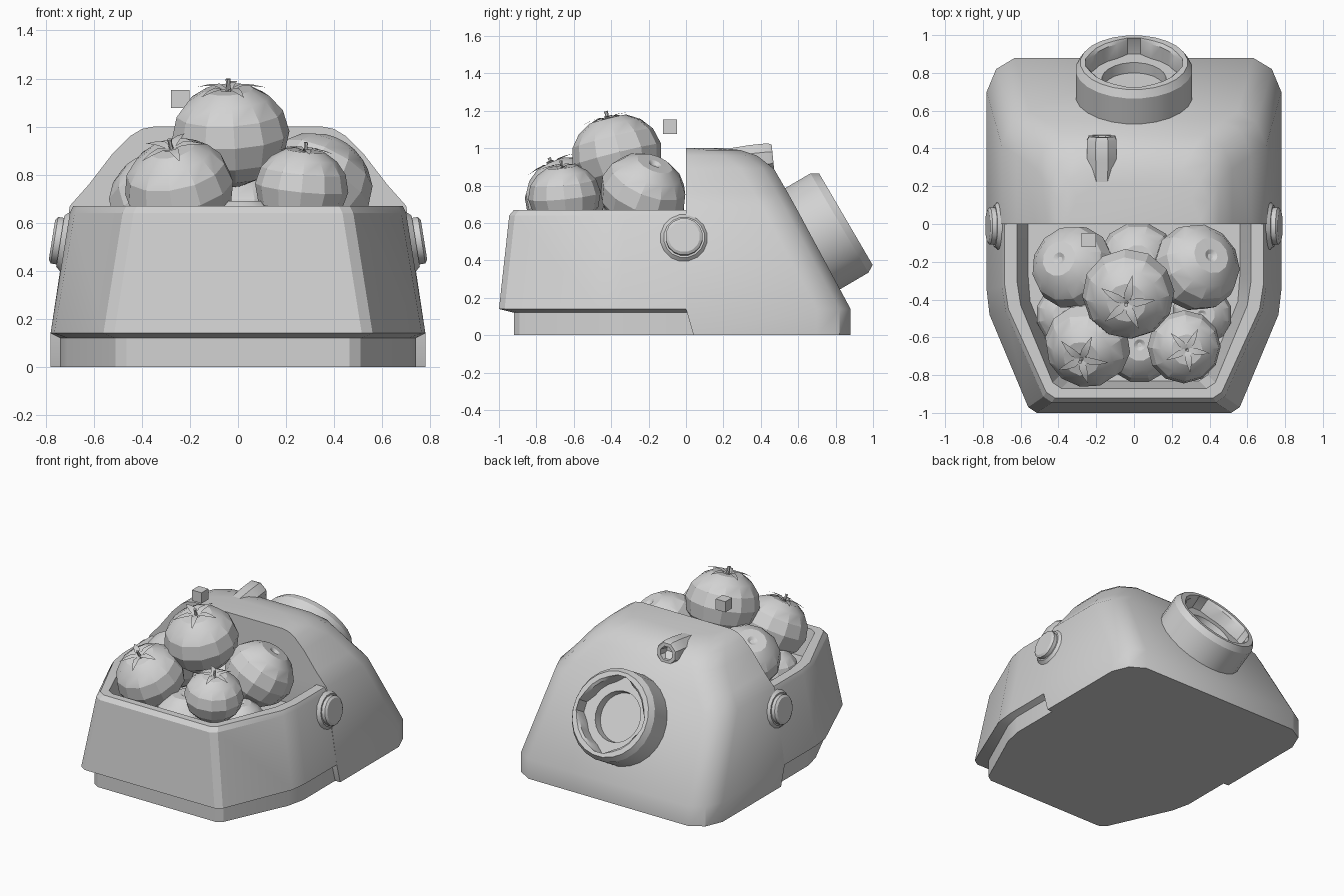
import bpy
import bmesh
from math import sin, cos, pi, radians
from mathutils import Vector, Matrix

cube = bpy.data.objects.get("Cube")
if cube:
    bpy.data.objects.remove(cube)

grey = bpy.data.materials.new("plain_grey")
grey.use_nodes = True
GREY = (0.65, 0.65, 0.65, 1)
grey.diffuse_color = GREY
grey.node_tree.nodes["Principled BSDF"].inputs["Base Color"].default_value = GREY


def finish(name, bm, matrix=None, angle=30, recalc=True):
    if recalc:
        bmesh.ops.recalc_face_normals(bm, faces=bm.faces[:])
    mesh = bpy.data.meshes.new(name)
    bm.to_mesh(mesh)
    bm.free()
    mesh.materials.append(grey)
    obj = bpy.data.objects.new(name, mesh)
    bpy.context.collection.objects.link(obj)
    if matrix:
        obj.matrix_world = matrix
    bpy.ops.object.select_all(action='DESELECT')
    obj.select_set(True)
    bpy.context.view_layer.objects.active = obj
    bpy.ops.object.shade_smooth_by_angle(angle=radians(angle))
    return obj


def loft(name, rings, matrix=None, angle=30):
    """Skin a stack of closed rings and cap both ends."""
    bm = bmesh.new()
    loops = [[bm.verts.new(p) for p in ring] for ring in rings]
    n = len(loops[0])
    for a, b in zip(loops, loops[1:]):
        for i in range(n):
            j = (i + 1) % n
            bm.faces.new((a[i], a[j], b[j], b[i]))
    bm.faces.new(loops[0][::-1])
    bm.faces.new(loops[-1])
    return finish(name, bm, matrix, angle)


def mirrored(half, z):
    """Full outline from its +x half."""
    return ([(x, y, z) for x, y in half]
            + [(-x, y, z) for x, y in reversed(half)])


def circle(r, z, n):
    return [(r * cos(2 * pi * (i - 0.5) / n), r * sin(2 * pi * (i - 0.5) / n), z)
            for i in range(n)]


def lathe(name, profile, n, matrix=None, angle=30):
    return loft(name, [circle(r, z, n) for r, z in profile], matrix, angle)


def aim(position, direction):
    turn = Vector(direction).to_track_quat('Z', 'Y').to_matrix().to_4x4()
    return Matrix.Translation(position) @ turn


# Front tub: plinth, flared walls, rim and cavity
def tub_half(x, x_mid, y_mid, x_corner, y_front, back):
    return [(x, back), (x, y_mid + 0.13), (x_mid, y_mid),
            (x_corner, y_front + 0.03), (x_corner - 0.045, y_front)]


plinth = tub_half(0.74, 0.71, -0.45, 0.51, -0.92, 0.1)
loft("front_tub", [
    mirrored(plinth, 0),
    mirrored(plinth, 0.12),
    mirrored(tub_half(0.78, 0.765, -0.48, 0.56, -1.0, 0.02), 0.14),
    mirrored(tub_half(0.70, 0.68, -0.46, 0.48, -0.945, 0.02), 0.64),
    mirrored(tub_half(0.685, 0.665, -0.45, 0.465, -0.92, 0.02), 0.67),
    mirrored(tub_half(0.62, 0.60, -0.43, 0.43, -0.87, 0.01), 0.67),
    mirrored(tub_half(0.56, 0.55, -0.41, 0.39, -0.83, 0.01), 0.48),
], angle=20)


# Rear housing: rounded corners, sloping back
def housing_ring(z, x, back, front=0.0):
    half = [(x, front), (x, back - 0.18), (x - 0.05, back - 0.06), (x - 0.15, back)]
    return mirrored(half, z)


loft("rear_housing", [
    housing_ring(0, 0.78, 0.88, 0.04),
    housing_ring(0.14, 0.78, 0.88),
    housing_ring(0.67, 0.70, 0.595),
    housing_ring(0.76, 0.62, 0.545),
    housing_ring(0.89, 0.52, 0.47),
    housing_ring(0.96, 0.45, 0.38),
    housing_ring(0.99, 0.40, 0.29),
    housing_ring(1.0, 0.35, 0.20),
], angle=35)

# Rear port: stepped socket with four key slots
SEGMENTS = 24
port = []
for r, z, slot in [(0.31, -0.3, 0), (0.31, -0.04, 0), (0.285, 0, 0),
                   (0.25, 0, 0.01), (0.235, -0.015, 0.03), (0.23, -0.1, 0.03),
                   (0.17, -0.1, 0), (0.165, -0.16, 0)]:
    ring = circle(1, z, SEGMENTS)
    port.append([((r + slot * (i % 6 < 2)) * x, (r + slot * (i % 6 < 2)) * y, h)
                 for i, (x, y, h) in enumerate(ring)])
loft("rear_port", port, aim((0, 0.855, 0.62), (0, 0.863, 0.505)))

# Small spout on top with an open end
lathe("top_spout", [(0.07, -0.34), (0.085, -0.12), (0.085, -0.02), (0.075, 0),
                    (0.05, 0), (0.04, -0.06)], 8,
      aim((-0.17, 0.465, 0.95), (0, 1, 0.1)))

# Side pivots with flared collars
for side, label in ((1, "left"), (-1, "right")):
    lathe(label + "_pivot", [(0.15, -0.025), (0.11, 0.02), (0.1, 0.02),
                             (0.1, 0.045), (0.085, 0.055)], 16,
          aim((side * 0.72, -0.01, 0.52), (side, 0, 0.16)))

# Floating block
bm = bmesh.new()
bmesh.ops.create_cube(bm, size=0.076)
finish("small_block", bm, Matrix.Translation((-0.24, -0.085, 1.115)))


# Round fruit with a dimpled crown
SQUASH = 0.88


def fruit(name, position, radius, direction, leafy):
    matrix = aim(position, direction) @ Matrix.Scale(radius, 4)
    profile = [(cos(a), SQUASH * sin(a))
               for a in (radians(d) for d in (-78, -52, -27, 0, 25, 46, 65))]
    lathe(name, profile + [(0.15, 0.8), (0.06, 0.74)], 12, matrix, 22)
    if not leafy:
        return
    # Star of lifted leaves
    bm = bmesh.new()
    for k in range(5):
        turn = Matrix.Rotation(2 * pi * k / 5 + 0.3, 3, 'Z')
        rows = [[bm.verts.new(turn @ Vector((d, s * w, h))) for s in (-1, 1)]
                for d, w, h in ((0.03, 0.05, 0.79), (0.22, 0.09, 0.86),
                                (0.42, 0.06, 0.84), (0.62, 0.005, 0.79))]
        for a, b in zip(rows, rows[1:]):
            bm.faces.new((a[0], b[0], b[1], a[1]))
    finish(name + "_leaves", bm, matrix, recalc=False)
    lathe(name + "_stem", [(0.05, 0.72), (0.035, 0.88), (0.045, 0.98)], 6, matrix)


UP = (0, 0, 1)
fruit("top_fruit", (-0.03, -0.37, 0.965), 0.245, (-0.05, -0.25, 1), True)
fruit("front_right_fruit", (-0.245, -0.64, 0.745), 0.23, (-0.2, -0.45, 1), True)
fruit("front_left_fruit", (0.265, -0.65, 0.745), 0.195, (0.1, -0.1, 1), True)
fruit("back_left_fruit", (0.33, -0.23, 0.76), 0.235, (0.5, 0.4, 1), False)
fruit("back_right_fruit", (-0.32, -0.23, 0.70), 0.225, (-0.5, 0.3, 1), False)
fruit("back_middle_fruit", (0.02, -0.2, 0.62), 0.21, UP, False)
fruit("front_middle_fruit", (0.03, -0.64, 0.53), 0.2, UP, False)
for side, label in ((1, "left"), (-1, "right")):
    fruit(label + "_lower_fruit", (side * 0.36, -0.48, 0.53), 0.16, UP, False)
